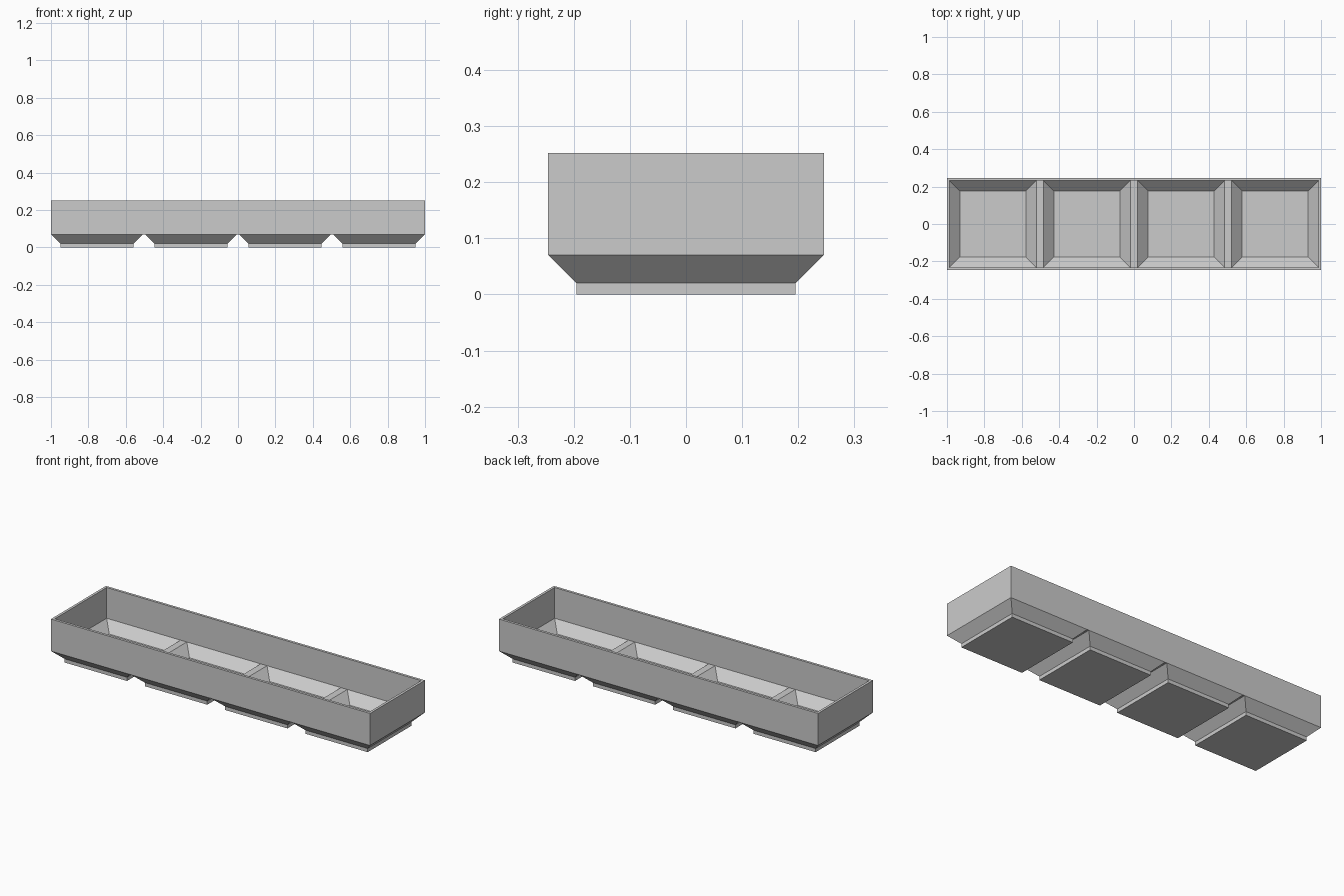
import bpy, bmesh

if "Cube" in bpy.data.objects:
    bpy.data.objects.remove(bpy.data.objects["Cube"])

PITCH = 0.5027
CENTERS = [(i - 1.5) * PITCH for i in range(4)]
HALF, WALL, TOP = 0.246, 0.0145, 0.252
IN = HALF - WALL              # half size of each cell opening
Z_OUT, Z_IN = 0.0705, 0.078   # bottom of the upright walls, outside and inside

grey = bpy.data.materials.new("light grey")
grey.diffuse_color = (0.6, 0.6, 0.6, 1)
grey.use_nodes = True
grey.node_tree.nodes["Principled BSDF"].inputs["Base Color"].default_value = grey.diffuse_color

bm = bmesh.new()


def face(points):
    bm.faces.new([bm.verts.new(p) for p in points])


def ring(cx, h, z):
    return [(cx - h, -h, z), (cx + h, -h, z), (cx + h, h, z), (cx - h, h, z)]


def bridge(a, b):
    for i in range(4):
        j = (i + 1) % 4
        face([a[i], a[j], b[j], b[i]])


def cell_skin(cx, profile):
    """Flat bottom plus stepped sides through (half size, height) pairs."""
    rings = [ring(cx, h, z) for h, z in profile]
    face(rings[0])
    for a, b in zip(rings, rings[1:]):
        bridge(a, b)


def upright_skin(h, z):
    """Four upright walls and the strips that join neighbouring cells."""
    xs = [c + s * h for c in CENTERS for s in (-1, 1)]
    for y in (-h, h):
        face([(x, y, z) for x in xs] + [(xs[-1], y, TOP), (xs[0], y, TOP)])
    for x in (xs[0], xs[-1]):
        face([(x, -h, z), (x, h, z), (x, h, TOP), (x, -h, TOP)])
    for a, b in zip(xs[1:-1:2], xs[2::2]):
        face([(a, -h, z), (b, -h, z), (b, h, z), (a, h, z)])
    return [(xs[0], -h, TOP), (xs[-1], -h, TOP), (xs[-1], h, TOP), (xs[0], h, TOP)]


# Stepped feet outside and sloped pockets inside
for c in CENTERS:
    cell_skin(c, [(0.1955, 0), (0.1955, 0.0205), (HALF, Z_OUT)])
    cell_skin(c, [(0.177, 0.024), (IN, Z_IN)])

# Outer and inner walls, closed by the rim
bridge(upright_skin(HALF, Z_OUT), upright_skin(IN, Z_IN))

bmesh.ops.remove_doubles(bm, verts=bm.verts, dist=0.0005)
bmesh.ops.recalc_face_normals(bm, faces=bm.faces)

mesh = bpy.data.meshes.new("storage_bin")
bm.to_mesh(mesh)
bm.free()
mesh.materials.append(grey)
bin_obj = bpy.data.objects.new("storage_bin", mesh)
bpy.context.collection.objects.link(bin_obj)
